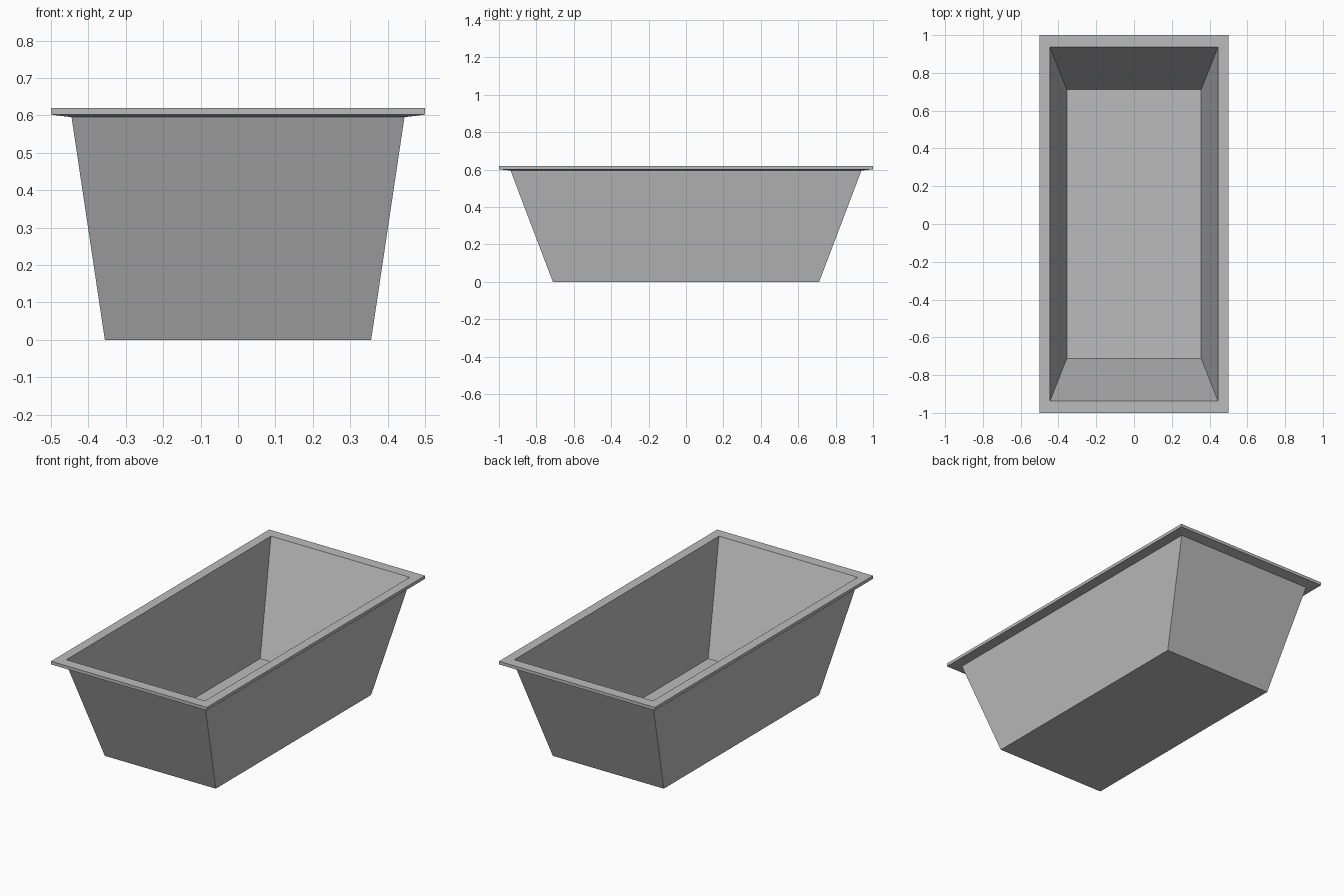
import bpy, bmesh

cube = bpy.data.objects.get("Cube")
if cube:
    bpy.data.objects.remove(cube, do_unlink=True)

grey = bpy.data.materials.new("plain grey")
grey.use_nodes = True
COLOUR = (0.5, 0.5, 0.5, 1)
grey.diffuse_color = COLOUR
grey.node_tree.nodes["Principled BSDF"].inputs["Base Color"].default_value = COLOUR

# Rectangular loops (half width, half length, height) from outer base to inner floor
base = (0.356, 0.712)
mouth = (0.445, 0.938)
rim = (0.5, 1.0)
loops = [
    (*base, 0),
    (*mouth, 0.595),    # outer wall meets the sloped underside of the rim
    (*rim, 0.602),
    (*rim, 0.62),       # rim edge
    (*mouth, 0.62),     # inner lip
    (*base, 0.02),      # inner floor
]

bm = bmesh.new()
rings = [[bm.verts.new((sx * w, sy * l, z))
          for sx, sy in ((-1, -1), (1, -1), (1, 1), (-1, 1))]
         for w, l, z in loops]

# Walls and rim between neighbouring loops
for low, high in zip(rings, rings[1:]):
    for i in range(4):
        j = (i + 1) % 4
        bm.faces.new((low[i], low[j], high[j], high[i]))

# Underside and inner floor
bm.faces.new(rings[0][::-1])
bm.faces.new(rings[-1])
bmesh.ops.recalc_face_normals(bm, faces=bm.faces)

mesh = bpy.data.meshes.new("rimmed_tub")
bm.to_mesh(mesh)
bm.free()
mesh.materials.append(grey)
tub = bpy.data.objects.new("rimmed_tub", mesh)
bpy.context.collection.objects.link(tub)
